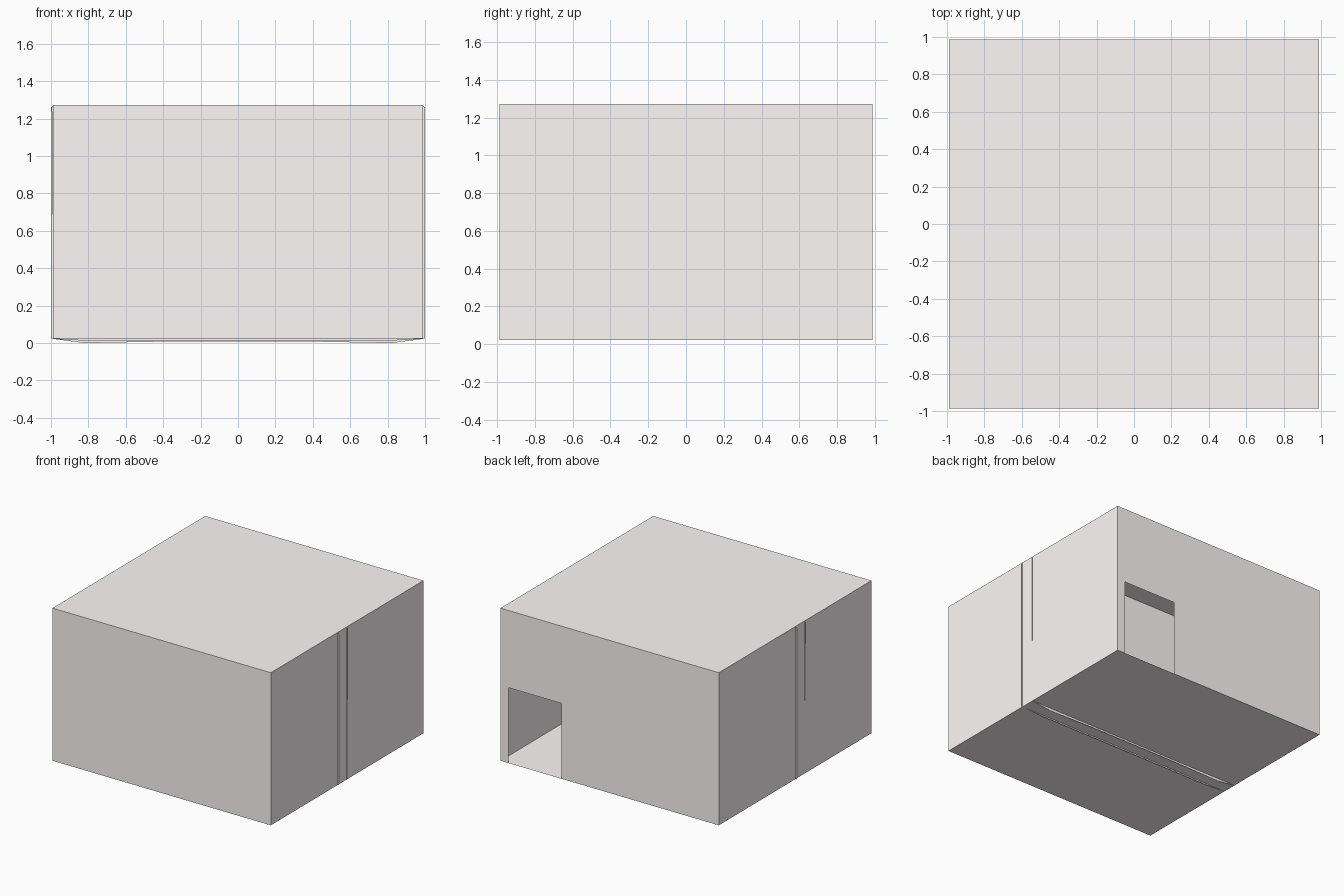
import bpy, bmesh

if "Cube" in bpy.data.objects:
    bpy.data.objects.remove(bpy.data.objects["Cube"])

HX, HY = 0.988, 0.987      # half width and half depth of the shell
Z0, Z1 = 0.023, 1.272      # floor and ceiling heights

# Warm pale plaster colour
plaster = bpy.data.materials.new("plaster")
plaster.diffuse_color = (0.99, 0.95, 0.94, 1)
plaster.use_nodes = True
plaster.node_tree.nodes["Principled BSDF"].inputs["Base Color"].default_value = plaster.diffuse_color


def add_object(name, bm):
    """Turn a bmesh into a plaster-coloured object."""
    mesh = bpy.data.meshes.new(name)
    bm.to_mesh(mesh)
    bm.free()
    mesh.materials.append(plaster)
    bpy.context.collection.objects.link(bpy.data.objects.new(name, mesh))


def sheet(name, outline, y, flip=False):
    """Flat wall in the xz plane from an (x, z) outline."""
    bm = bmesh.new()
    face = bm.faces.new([bm.verts.new((x, y, z)) for x, z in outline])
    if flip:
        face.normal_flip()
    add_object(name, bm)


# Room shell: a thin box with its back side left open
bm = bmesh.new()
bmesh.ops.create_cube(bm, size=1)
for v in bm.verts:
    v.co.x *= 2 * HX
    v.co.y *= 2 * HY
    v.co.z = Z1 if v.co.z > 0 else Z0
bm.normal_update()
back = [f for f in bm.faces if f.normal.y > 0.9]
bmesh.ops.delete(bm, geom=back, context='FACES_ONLY')
add_object("room_shell", bm)

# Back wall with a doorway reaching the floor
D0, D1, DZ = 0.437, 0.916, 0.64
sheet("back_wall", [(-HX, Z0), (D0, Z0), (D0, DZ), (D1, DZ), (D1, Z0),
                    (HX, Z0), (HX, Z1), (-HX, Z1)], HY, flip=True)

# Two thin partition sheets that poke slightly through sides and floor;
# each leans so that one side edge slips back behind the shell low down
sheet("partition_front", [(-0.984, 0.022), (-0.8, 0.012), (0.8, 0.012), (1.0, 0.024),
                          (1.0, 1.26), (0.985, 1.271), (-0.985, 1.271), (-0.996, 1.26)],
      -0.122)
sheet("partition_back", [(-1.0, 0.024), (-0.82, 0.0), (-0.4, 0.008), (0.4, 0.008),
                         (0.82, 0.0), (0.989, 0.022), (0.996, 1.26), (0.985, 1.271),
                         (-0.985, 1.271), (-1.0, 1.26)],
      -0.005, flip=True)
